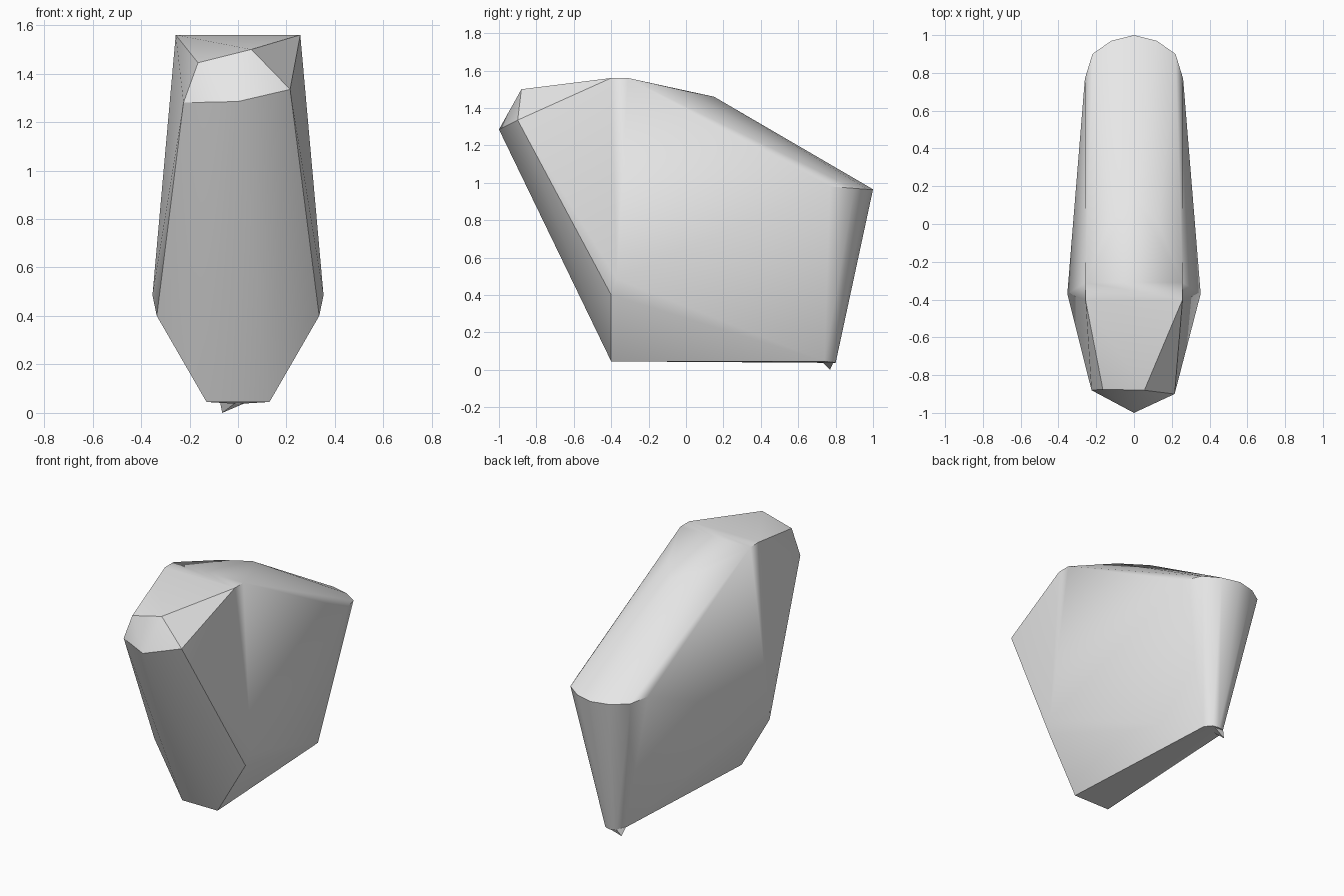
import bpy, bmesh, math

cube = bpy.data.objects.get("Cube")
if cube:
    bpy.data.objects.remove(cube, do_unlink=True)

stone = bpy.data.materials.new("light grey stone")
stone.use_nodes = True
colour = (0.8, 0.8, 0.8, 1)
stone.diffuse_color = colour
stone.node_tree.nodes["Principled BSDF"].inputs["Base Color"].default_value = colour


def hull_object(name, points, angle):
    """Wrap the points in a convex skin, shaded smooth below the angle."""
    bm = bmesh.new()
    for p in points:
        bm.verts.new(p)
    result = bmesh.ops.convex_hull(bm, input=bm.verts[:])
    loose = {g for g in result["geom_interior"] + result["geom_unused"]
             if isinstance(g, bmesh.types.BMVert)}
    bmesh.ops.delete(bm, geom=list(loose), context='VERTS')
    bmesh.ops.recalc_face_normals(bm, faces=bm.faces[:])
    mesh = bpy.data.meshes.new(name)
    bm.to_mesh(mesh)
    bm.free()
    mesh.materials.append(stone)
    obj = bpy.data.objects.new(name, mesh)
    bpy.context.collection.objects.link(obj)
    bpy.ops.object.select_all(action='DESELECT')
    obj.select_set(True)
    bpy.context.view_layer.objects.active = obj
    bpy.ops.object.shade_smooth_by_angle(angle=math.radians(angle))
    return obj


def mirrored(points):
    return [(s * x, y, z) for x, y, z in points for s in (1, -1)]


# Uneven blunt nose
nose = [(-0.225, -0.88, 1.28), (0, -1, 1.285), (0.215, -0.90, 1.335),
        (0.055, -0.88, 1.50), (-0.165, -0.875, 1.445)]
# Flat top and the start of the rounded rear slope
top = mirrored([(0.257, -0.40, 1.56), (0.257, -0.31, 1.56), (0.13, 0.0, 1.49)])
top.append((0, 0.15, 1.46))
# Widest points of the flanks
flanks = mirrored([(0.353, -0.37, 0.485), (0.335, -0.40, 0.40)])
# Rounded rear end, tapering to a narrow foot
rear = mirrored([(0.26, 0.77, 0.98), (0.22, 0.90, 0.97), (0.12, 0.97, 0.965)])
rear.append((0, 1, 0.965))
foot = mirrored([(0.13, -0.40, 0.045), (0.07, 0.74, 0.045), (0.04, 0.79, 0.04)])
foot.append((0, 0.80, 0.037))

hull_object("stone_body", nose + top + flanks + rear + foot, 32)

# Small off-centre point under the rear
hull_object("bottom_point", [(-0.065, 0.77, 0), (-0.075, 0.74, 0.05),
                             (-0.04, 0.79, 0.045), (0.04, 0.79, 0.045),
                             (0, 0.72, 0.05)], 20)
